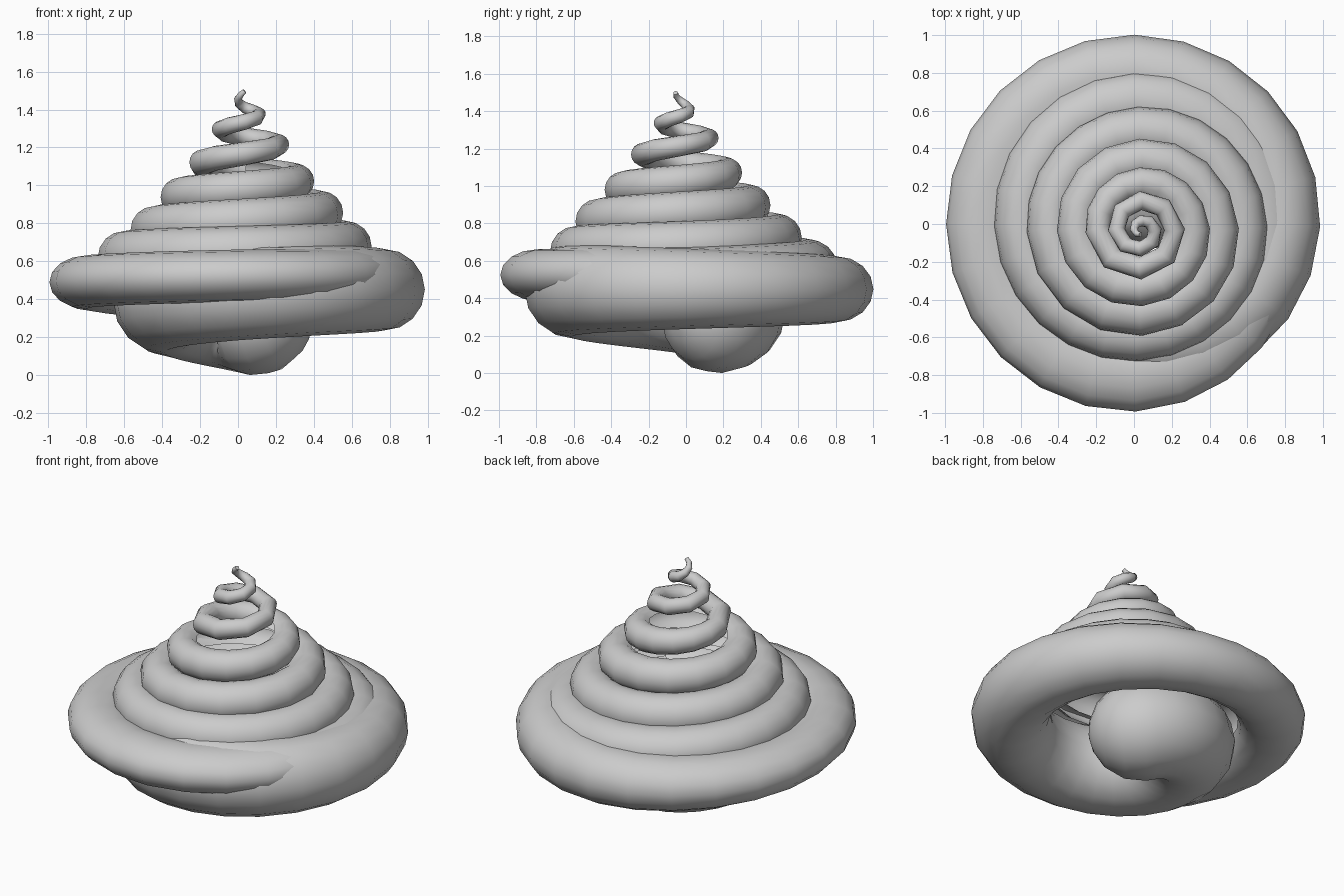
import bpy, bmesh, math
from mathutils import Vector

if "Cube" in bpy.data.objects:
    bpy.data.objects.remove(bpy.data.objects["Cube"])

# turn number, centre-line radius, height, tube radius, horizontal stretch
KEYS = [
    (-0.75, 0.025, 1.51, 0.012, 1), (-0.25, 0.045, 1.42, 0.03, 1), (0, 0.075, 1.385, 0.037, 1),
    (1, 0.18, 1.225, 0.055, 1), (1.5, 0.225, 1.13, 0.068, 1), (2, 0.275, 1.03, 0.092, 1),
    (3, 0.405, 0.865, 0.115, 1), (4, 0.55, 0.685, 0.135, 1), (4.5, 0.605, 0.63, 0.14, 1),
    (5, 0.69, 0.545, 0.135, 1.3), (5.12, 0.74, 0.54, 0.135, 1.5),
    (5.25, 0.80, 0.535, 0.138, 1.45), (5.5, 0.80, 0.50, 0.138, 1.4),
    (5.75, 0.81, 0.455, 0.175, 1.1), (6, 0.775, 0.46, 0.215, 1), (6.12, 0.715, 0.46, 0.235, 1),
    (6.25, 0.60, 0.45, 0.255, 1), (6.5, 0.36, 0.385, 0.272, 1), (6.84, 0.18, 0.30, 0.30, 1),
]
SIDES = 16
OFFSET = Vector((0.035, -0.03, 0))     # the spire leans slightly off centre


def sample(n):
    """Linear interpolation of the growth table."""
    for a, b in zip(KEYS, KEYS[1:]):
        if n <= b[0]:
            t = (n - a[0]) / (b[0] - a[0])
            return [a[i] + t * (b[i] - a[i]) for i in range(1, 5)]
    return list(KEYS[-1][1:])


def smooth_sample(n):
    lo, hi = max(KEYS[0][0], n - 0.06), min(KEYS[-1][0], n + 0.06)
    parts = [sample(lo), sample(n), sample(n), sample(hi)]
    return [sum(p[i] for p in parts) / 4 for i in range(4)]


def exposed(n):
    """Section angles (0 = outward, 90 = up) left open to view on each whorl."""
    if n < 1.75 or n > 6.1:
        return -181, 181
    if n < 4.75:
        return -60, 125
    if n < 5.5:
        return -160, 125
    return -181, 115


# centre line: clockwise from above, finer steps on wider whorls
turns, points, sizes = [], [], []
n = KEYS[0][0]
while n < KEYS[-1][0] + 1e-4:
    r, z, tube, wide = smooth_sample(n)
    a = -2 * math.pi * n
    lean = min(1, max(0, (4.75 - n) / 1.25))
    points.append(Vector((r * math.cos(a), r * math.sin(a), z)) + OFFSET * lean)
    sizes.append((tube, wide))
    turns.append(n)
    n += 1 / 8 if n < 1.5 else (1 / 16 if n < 3.5 else 1 / 24)

bm = bmesh.new()
rings = []


def add_ring(centre, tangent, radius, wide=1):
    side = Vector((0, 0, 1)).cross(tangent).normalized()   # points outward
    up = tangent.cross(side).normalized()
    rings.append([bm.verts.new(centre + radius * (
        wide * math.cos(2 * math.pi * k / SIDES) * side +
        math.sin(2 * math.pi * k / SIDES) * up)) for k in range(SIDES)])


# tapered tube
last = len(points) - 1
for i, p in enumerate(points):
    tangent = (points[min(i + 1, last)] - points[max(i - 1, 0)]).normalized()
    add_ring(p, tangent, *sizes[i])

# rounded lower end
end = sizes[-1][0]
for deg in (25, 50, 72, 87):
    d = math.radians(deg)
    add_ring(points[-1] + tangent * end * math.sin(d), tangent, end * math.cos(d))
    turns.append(turns[-1])

# skin, leaving out the walls buried between whorls
for n, a, b in zip(turns, rings, rings[1:]):
    lo, hi = exposed(n)
    for k in range(SIDES):
        phi = (k + 0.5) * 360 / SIDES
        phi = phi - 360 if phi > 180 else phi
        if lo < phi < hi:
            j = (k + 1) % SIDES
            bm.faces.new((a[k], b[k], b[j], a[j]))
bm.faces.new(rings[0])
bm.faces.new(rings[-1])
bmesh.ops.delete(bm, geom=[v for v in bm.verts if not v.link_faces], context='VERTS')
bmesh.ops.recalc_face_normals(bm, faces=bm.faces)

# rest the shell on the ground
low = min(v.co.z for v in bm.verts)
bmesh.ops.translate(bm, verts=bm.verts, vec=(0, 0, -low))

mesh = bpy.data.meshes.new("spiral_shell")
bm.to_mesh(mesh)
bm.free()
shell = bpy.data.objects.new("spiral_shell", mesh)
bpy.context.collection.objects.link(shell)
bpy.context.view_layer.objects.active = shell
shell.select_set(True)
bpy.ops.object.shade_smooth_by_angle(angle=math.radians(50))
